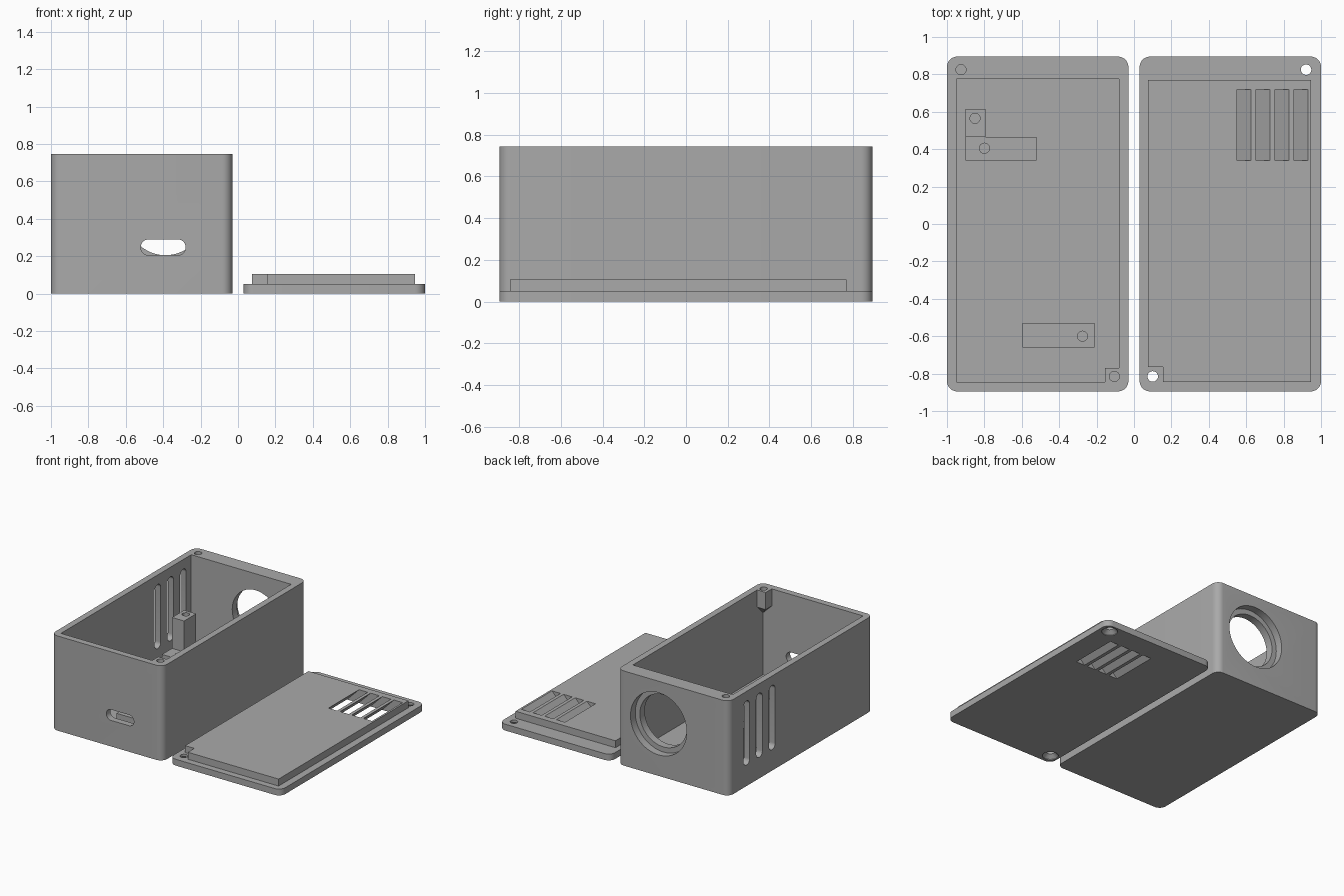
import bpy, bmesh, math
from mathutils import Vector

if "Cube" in bpy.data.objects:
    bpy.data.objects.remove(bpy.data.objects["Cube"])

grey = bpy.data.materials.new("plain grey")
grey.diffuse_color = (0.4, 0.4, 0.4, 1)
grey.use_nodes = True
grey.node_tree.nodes["Principled BSDF"].inputs["Base Color"].default_value = grey.diffuse_color


def loft(name, loops):
    """Closed solid through matching loops of points."""
    bm = bmesh.new()
    rings = [[bm.verts.new(p) for p in loop] for loop in loops]
    n = len(rings[0])
    for a, b in zip(rings, rings[1:]):
        for i in range(n):
            j = (i + 1) % n
            bm.faces.new((a[i], a[j], b[j], b[i]))
    bm.faces.new(rings[0][::-1])
    bm.faces.new(rings[-1])
    bmesh.ops.recalc_face_normals(bm, faces=bm.faces)
    mesh = bpy.data.meshes.new(name)
    bm.to_mesh(mesh)
    bm.free()
    mesh.materials.append(grey)
    ob = bpy.data.objects.new(name, mesh)
    bpy.context.collection.objects.link(ob)
    return ob


def outline(x0, x1, y0, y1, r=0.0, steps=8):
    """Rectangle outline in 2D, with round corners if r is given."""
    if r == 0:
        return [(x0, y0), (x1, y0), (x1, y1), (x0, y1)]
    pts = []
    centres = [(x1 - r, y1 - r), (x0 + r, y1 - r), (x0 + r, y0 + r), (x1 - r, y0 + r)]
    for k, (cx, cy) in enumerate(centres):
        for i in range(steps + 1):
            t = math.pi / 2 * (k + i / steps)
            pts.append((cx + r * math.cos(t), cy + r * math.sin(t)))
    return pts


def circle(cx, cy, r, n=32):
    return [(cx + r * math.cos(2 * math.pi * i / n),
             cy + r * math.sin(2 * math.pi * i / n)) for i in range(n)]


def prism(name, pts, a, b, axis="z"):
    """Extrude a 2D outline from a to b along an axis."""
    place = {"x": lambda u, v, w: (w, u, v),
             "y": lambda u, v, w: (u, w, v),
             "z": lambda u, v, w: (u, v, w)}[axis]
    return loft(name, [[place(u, v, w) for u, v in pts] for w in (a, b)])


def combine(ob, others, operation="DIFFERENCE"):
    for other in others:
        bpy.context.view_layer.objects.active = ob
        mod = ob.modifiers.new("cut", "BOOLEAN")
        mod.operation = operation
        mod.solver = "EXACT"
        mod.object = other
        bpy.ops.object.modifier_apply(modifier=mod.name)
        bpy.data.objects.remove(other)


def finish(ob):
    bpy.ops.object.select_all(action="DESELECT")
    ob.select_set(True)
    bpy.context.view_layer.objects.active = ob
    bpy.ops.object.shade_smooth_by_angle(angle=math.radians(30))


# Enclosure body
H = 0.745
box = prism("enclosure_box", outline(-1, -0.03, -0.895, 0.895, 0.055), 0, H)

# Cavity, leaving the corner screw post and the board mounts standing
cavity = prism("cavity", outline(-0.95, -0.08, -0.845, 0.775), 0.05, 0.9)
post_square = outline(-0.155, -0.05, -0.875, -0.77)
post_tip = outline(-0.051, -0.05, -0.875, -0.874)
corner_post = loft("corner_post", [
    [(x, y, 0.95) for x, y in post_square],
    [(x, y, 0.61) for x, y in post_square],
    [(x, y, 0.51) for x, y in post_tip]])
mounts = [
    prism("tall_mount", outline(-0.9, -0.795, 0.465, 0.615), 0.0, 0.383),
    prism("rear_mount", outline(-0.9, -0.52, 0.34, 0.4655), 0.0, 0.14),
    prism("front_mount", outline(-0.595, -0.21, -0.66, -0.53), 0.0, 0.14)]
combine(cavity, [corner_post] + mounts)
combine(box, [cavity])

# Blind screw holes
holes = [(-0.105, -0.815, 0.6, 0.8), (-0.925, 0.825, 0.6, 0.8),
         (-0.85, 0.565, 0.25, 0.45), (-0.8, 0.405, 0.055, 0.2),
         (-0.275, -0.6, 0.055, 0.2)]
combine(box, [prism("screw_hole", circle(x, y, 0.027, 24), a, b) for x, y, a, b in holes])

# Stepped round opening in the back, cable slot in the front
combine(box, [
    prism("back_opening", circle(-0.388, 0.41, 0.205, 64), 0.7, 1.0, "y"),
    prism("back_recess", circle(-0.388, 0.41, 0.245, 64), 0.835, 1.0, "y"),
    prism("cable_slot", outline(-0.52, -0.28, 0.205, 0.29, 0.0424), -1.0, -0.8, "y")])

# Three upright vents in the left wall
combine(box, [prism("side_vent", outline(y - 0.038, y + 0.038, 0.165, 0.67, 0.0379),
                    -1.1, -0.92, "x") for y in (0.675, 0.517, 0.358)])
finish(box)

# Lid plate with raised locating lip, notched for the corner post
lid = prism("lid", outline(0.03, 1, -0.895, 0.895, 0.055), 0, 0.05)
lip = prism("lip", outline(0.075, 0.945, -0.845, 0.77), 0.02, 0.105)
combine(lip, [prism("notch", outline(0.0, 0.155, -0.95, -0.765), 0.0, 0.2)])
combine(lid, [lip], "UNION")

# Slanted vents in the lid
for i in range(4):
    x = 0.55 + 0.1015 * i

    def vent_loop(z):
        s = z - 0.105
        return [(u, v, z) for u, v in outline(x + s, x + 0.075 + s, 0.34, 0.72)]
    combine(lid, [loft("lid_vent", [vent_loop(-0.05), vent_loop(0.15)])])

# Countersunk screw holes in the lid
for x, y in ((0.1, -0.815), (0.92, 0.825)):
    levels = ((-0.02, 0.058), (0.005, 0.058), (0.032, 0.028), (0.1, 0.028))
    combine(lid, [loft("countersink", [[(u, v, z) for u, v in circle(x, y, r)]
                                       for z, r in levels])])
finish(lid)
